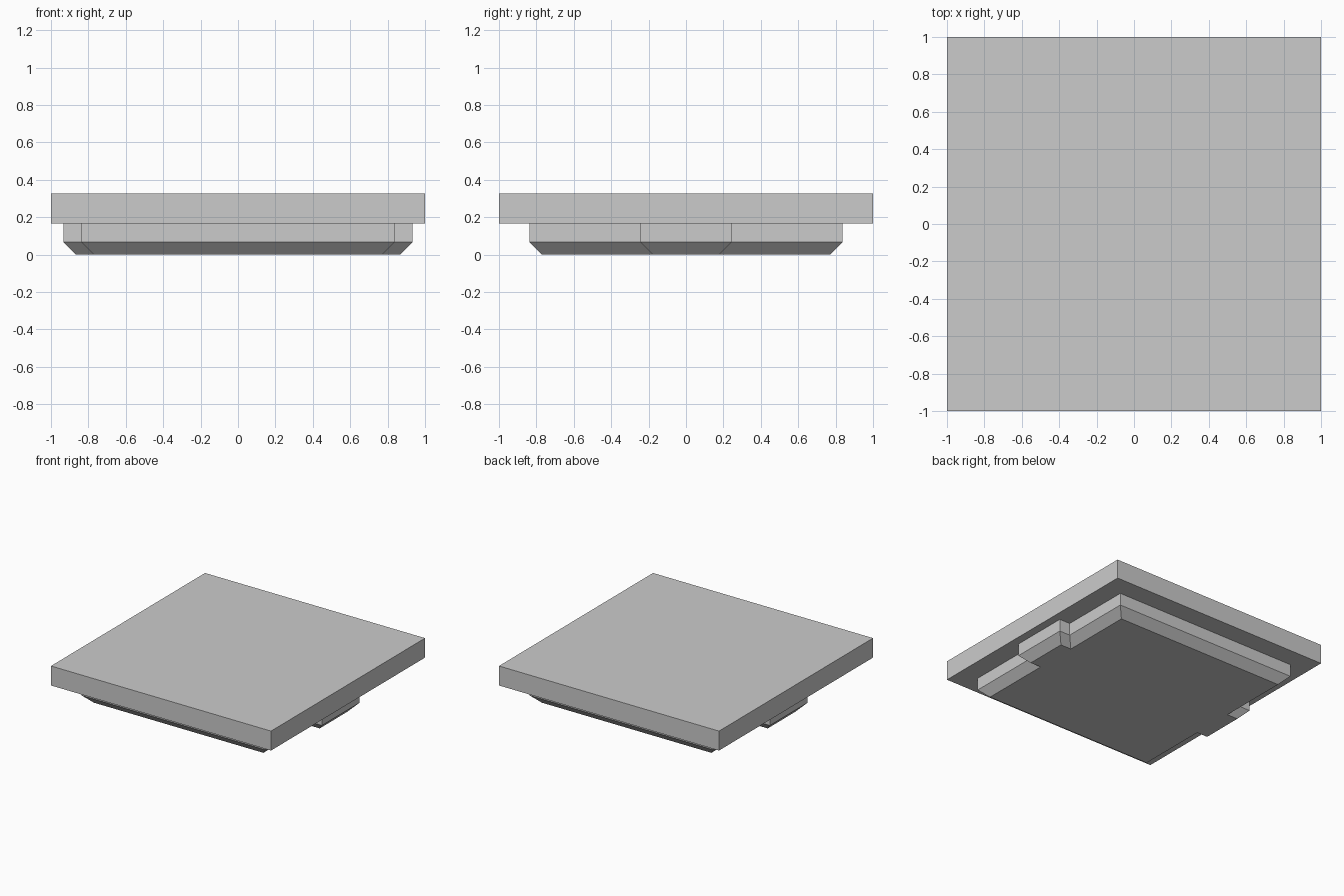
import bpy
import bmesh

cube = bpy.data.objects.get("Cube")
if cube:
    bpy.data.objects.remove(cube, do_unlink=True)

grey = bpy.data.materials.new("light_grey")
grey.use_nodes = True
colour = (0.6, 0.6, 0.6, 1)
grey.diffuse_color = colour
grey.node_tree.nodes["Principled BSDF"].inputs["Base Color"].default_value = colour


def loft(name, rings):
    """Closed flat-faced solid through rings given bottom to top."""
    bm = bmesh.new()
    loops = [[bm.verts.new(p) for p in ring] for ring in rings]
    for low, high in zip(loops, loops[1:]):
        for i in range(len(low)):
            j = (i + 1) % len(low)
            bm.faces.new((low[i], low[j], high[j], high[i]))
    bm.faces.new(loops[0][::-1])
    bm.faces.new(loops[-1])
    bmesh.ops.recalc_face_normals(bm, faces=bm.faces)
    mesh = bpy.data.meshes.new(name)
    bm.to_mesh(mesh)
    bm.free()
    mesh.materials.append(grey)
    obj = bpy.data.objects.new(name, mesh)
    bpy.context.collection.objects.link(obj)
    return obj


def square(z):
    return [(-1, -1, z), (1, -1, z), (1, 1, z), (-1, 1, z)]


def tabbed_outline(z, inset=0):
    """Square outline with a tab on the left and right sides."""
    side, tab, half = 0.836 - inset, 0.933 - inset, 0.243 - inset
    quarter = [(tab, half), (side, half), (side, side)]
    right_back = quarter
    left_back = [(-x, y) for x, y in reversed(quarter)]
    left_front = [(-x, -y) for x, y in quarter]
    right_front = [(x, -y) for x, y in reversed(quarter)]
    return [(x, y, z) for x, y in right_back + left_back + left_front + right_front]


# Square top slab
loft("top_slab", [square(0.168), square(0.328)])

# Tabbed plug below, with a chamfered bottom edge
loft("tabbed_base", [tabbed_outline(0, 0.066), tabbed_outline(0.067), tabbed_outline(0.168)])
